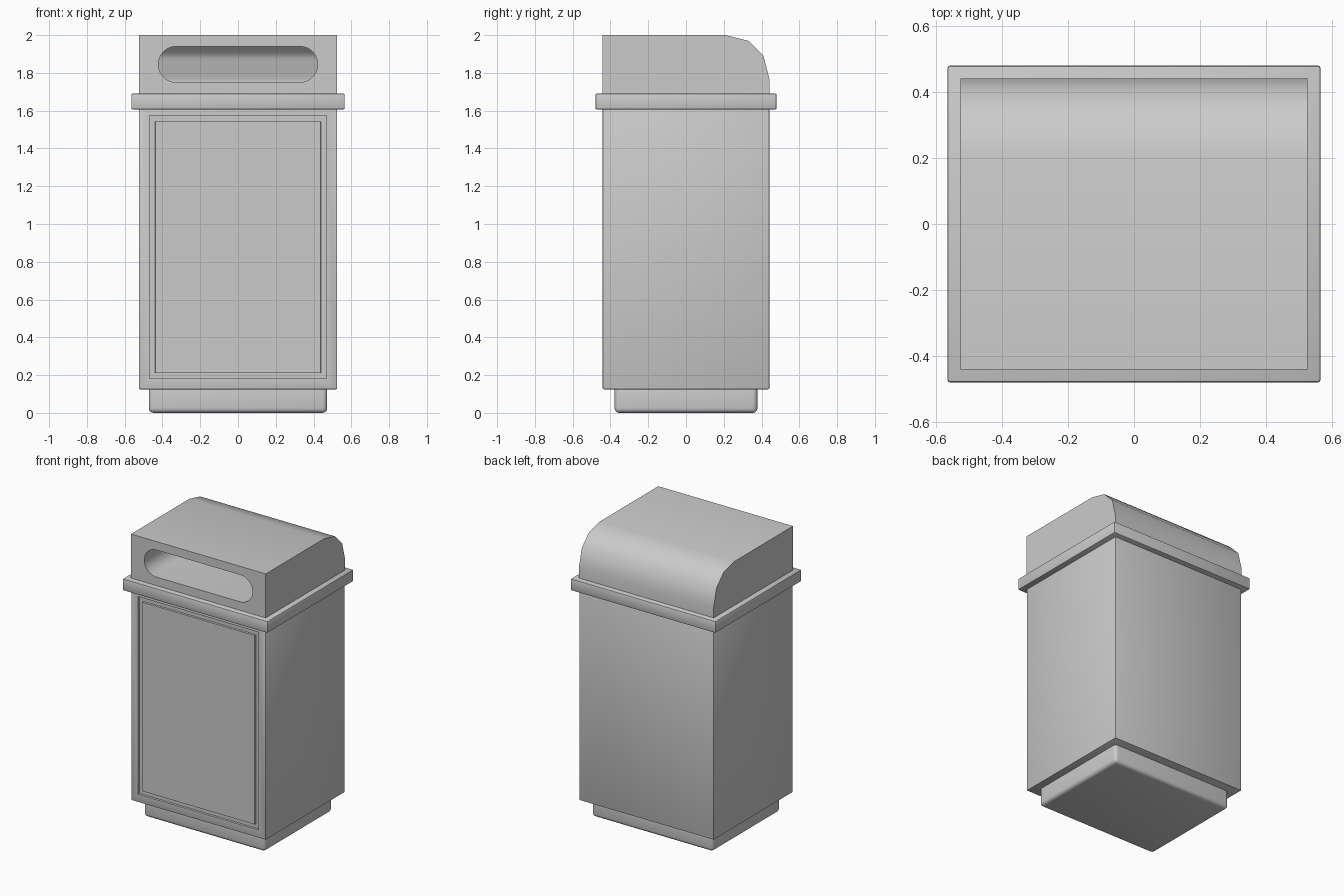
import bpy, bmesh, math
from mathutils import Matrix, Vector

if "Cube" in bpy.data.objects:
    bpy.data.objects.remove(bpy.data.objects["Cube"])


def finish(name, bm, angle=40):
    """Turn a bmesh into a named object, smooth except at sharp edges."""
    bmesh.ops.recalc_face_normals(bm, faces=bm.faces)
    mesh = bpy.data.meshes.new(name)
    bm.to_mesh(mesh)
    bm.free()
    obj = bpy.data.objects.new(name, mesh)
    bpy.context.collection.objects.link(obj)
    smooth(obj, angle)
    return obj


def smooth(obj, angle=40):
    bpy.ops.object.select_all(action='DESELECT')
    obj.select_set(True)
    bpy.context.view_layer.objects.active = obj
    bpy.ops.object.shade_smooth_by_angle(angle=math.radians(angle))


def box(half_x, half_y, z0, z1, bevel, segments):
    bm = bmesh.new()
    bmesh.ops.create_cube(bm, size=1, matrix=Matrix.Translation((0, 0, (z0 + z1) / 2))
                          @ Matrix.Diagonal((2 * half_x, 2 * half_y, z1 - z0, 1)))
    bmesh.ops.bevel(bm, geom=bm.edges[:], offset=bevel, segments=segments,
                    profile=0.5, affect='EDGES')
    return bm


# Plinth and rim
finish("base", box(0.472, 0.378, 0, 0.15, 0.025, 4))
finish("rim", box(0.565, 0.48, 1.607, 1.69, 0.008, 2))

# Body with a grooved door outline in the front face
bm = box(0.525, 0.441, 0.125, 1.63, 0.006, 2)
bm.normal_update()
door = max((f for f in bm.faces if f.normal.y < -0.99), key=lambda f: f.calc_area())
for margin, push in ((0.05, 0), (0.0005, 0.015), (0.03, 0), (0.0005, -0.015)):
    bmesh.ops.inset_region(bm, faces=[door], thickness=margin, use_even_offset=True)
    bmesh.ops.translate(bm, verts=door.verts[:], vec=Vector((0, push, 0)))
finish("body", bm, 30)

# Hood: side profile extruded across the width
curve = [(0.21, 2.0), (0.33, 1.97), (0.41, 1.89), (0.441, 1.77), (0.441, 1.66)]
bm = bmesh.new()
side = bm.faces.new([bm.verts.new((-0.525, y, z))
                     for y, z in [(-0.441, 1.66), (-0.441, 2.0)] + curve])
ext = bmesh.ops.extrude_face_region(bm, geom=[side])
bmesh.ops.translate(bm, vec=(1.05, 0, 0),
                    verts=[v for v in ext["geom"] if isinstance(v, bmesh.types.BMVert)])
hood = finish("hood", bm)


def back_wall(z):
    """Depth of the slot, just inside the curved back of the hood."""
    for (y0, z0), (y1, z1) in zip(curve, curve[1:]):
        if z1 <= z <= z0:
            return y0 + (y1 - y0) * (z0 - z) / (z0 - z1) - 0.025


# Slot cutter: rounded-end opening running back to the curved wall
N, R, CX, CZ = 16, 0.095, 0.327, 1.845
bm = bmesh.new()
right = []
for i in range(N + 1):
    a = math.pi * (i / N - 0.5)
    right.append((CX + R * math.cos(a), CZ + R * math.sin(a)))
outline = right + [(-x, z) for x, z in reversed(right)]
front = [bm.verts.new((x, -0.6, z)) for x, z in outline]
back = [bm.verts.new((x, back_wall(z), z)) for x, z in outline]
count = len(outline)
bm.faces.new(front)
for i in range(count):
    j = (i + 1) % count
    bm.faces.new((front[i], front[j], back[j], back[i]))
for i in range(N):
    bm.faces.new((back[i], back[i + 1], back[count - 2 - i], back[count - 1 - i]))
cutter = finish("slot_cutter", bm)
cutter.hide_render = True

mod = hood.modifiers.new("slot", 'BOOLEAN')
mod.operation = 'DIFFERENCE'
mod.solver = 'EXACT'
mod.object = cutter
bpy.context.view_layer.objects.active = hood
bpy.ops.object.modifier_apply(modifier="slot")
bpy.data.objects.remove(cutter)
smooth(hood)
